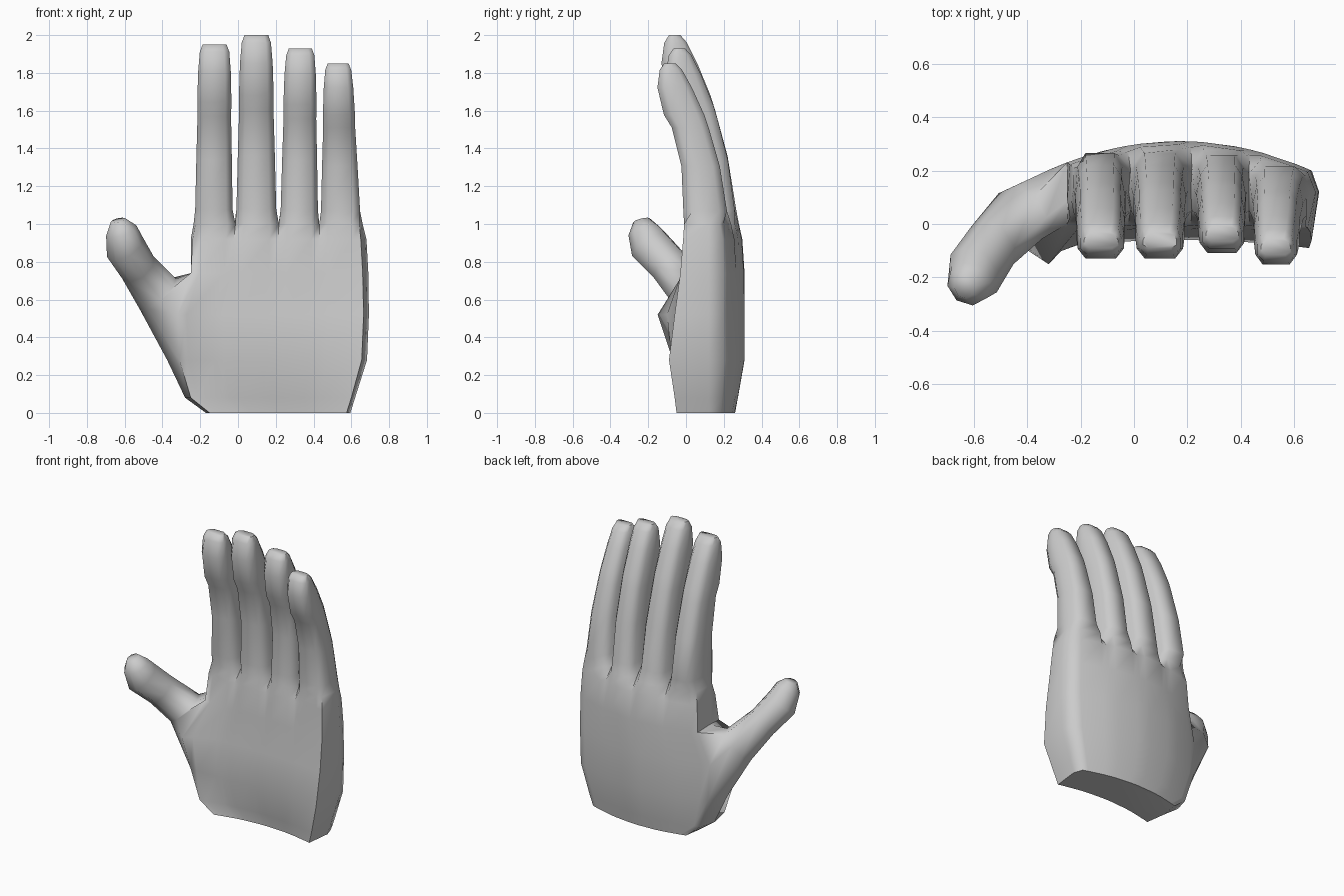
import bpy, bmesh
from math import radians, cos, sin, pi
from mathutils import Vector

if "Cube" in bpy.data.objects:
    bpy.data.objects.remove(bpy.data.objects["Cube"])

bm = bmesh.new()


def V(x, y, z):
    return bm.verts.new((x, y, z))


def bridge(a, b, skip=()):
    n = len(a)
    for i in range(n):
        if i not in skip:
            bm.faces.new((a[i], a[(i + 1) % n], b[(i + 1) % n], b[i]))


# Palm columns: gaps between the fingers, plus two columns inside every finger
gaps = [-0.235, -0.02, 0.213, 0.43, 0.645]
cols = []
for l, r in zip(gaps, gaps[1:]):
    cols += [l, l + 0.2 * (r - l), l + 0.8 * (r - l)]
cols.append(gaps[-1])

# Palm rings: z, left, left mid, right, right mid, front y, back offset, hollow, thumb pad, web
palm_rings = [
    (0.00, -0.15, -0.17, 0.575, 0.595, -0.05, -0.05, 0.05, 0.00, 0),
    (0.08, -0.25, -0.28, 0.60, 0.62, -0.06, -0.035, 0.05, 0.00, 0),
    (0.28, -0.31, -0.375, 0.655, 0.683, -0.09, 0.00, 0.03, 0.02, 0),
    (0.52, -0.32, -0.32, 0.665, 0.693, -0.06, 0.00, 0.02, -0.09, 0),
    (0.74, -0.25, -0.245, 0.66, 0.69, -0.03, 0.00, 0.01, 0.03, 0),
    (0.92, -0.24, -0.25, 0.65, 0.68, -0.015, -0.012, 0, 0.04, 0.01),
    (1.00, -0.225, -0.235, 0.642, 0.66, -0.01, -0.03, 0, 0.05, 0.06),
]
palm = []
for z, xl, xlm, xr, xrm, yf, yb, hollow, pad, web in palm_rings:
    front, back = [], []
    for i, c in enumerate(cols):
        t = (c - cols[0]) / (cols[-1] - cols[0])
        x = xl + t * (xr - xl)
        inset = web if i in (3, 6, 9) else 0
        y = yf + hollow * (1 - (2 * t - 1) ** 2) + inset
        y += pad * {0: 1, 1: 0.5}.get(i, 0)
        front.append(V(x, y, z))
        back.append(V(x, 0.31 + yb - 0.45 * (x - 0.17) ** 2 - inset, z))
    palm.append((front, V(xrm, 0.12, z), back, V(xlm, 0.09, z)))

loops = [f + [mr] + b[::-1] + [ml] for f, mr, b, ml in palm]
for k, (a, b) in enumerate(zip(loops, loops[1:])):
    bridge(a, b, skip=(26, 27) if k in (2, 3) else ())
bm.faces.new(loops[0][::-1])

# Fingers: base and tip x range, top z, y shift towards the tip
fingers = [
    (-0.228, -0.028, -0.210, -0.038, 1.95, 0.00),
    (-0.010, 0.204, 0.012, 0.182, 2.00, 0.00),
    (0.224, 0.424, 0.248, 0.412, 1.93, 0.025),
    (0.438, 0.650, 0.455, 0.605, 1.85, -0.025),
]
# Finger profile: height fraction, front y, back y, width scale
profile = [
    (0.08, -0.012, 0.265, 1.00), (0.36, -0.015, 0.22, 0.99), (0.60, -0.06, 0.155, 0.97),
    (0.68, -0.10, 0.13, 1.00), (0.85, -0.13, 0.06, 0.98), (0.96, -0.115, 0.005, 0.90),
    (1.00, -0.09, -0.03, 0.74),
]
# Ten-sided finger section: x in half widths, y from front to back
section = [(-1, 0.2), (-0.65, 0), (0.65, 0), (1, 0.2), (1, 0.5),
           (0.85, 0.82), (0.55, 1), (-0.55, 1), (-0.85, 0.82), (-1, 0.5)]
front, right_mid, back, left_mid = palm[-1]
web_mids = [left_mid] + [V(g, 0.12, 0.99) for g in gaps[1:4]] + [right_mid]
for i, (l0, r0, l1, r1, top, dy) in enumerate(fingers):
    k = 3 * i
    ring = front[k:k + 4] + [web_mids[i + 1]] + back[k:k + 4][::-1] + [web_mids[i]]
    arch = (0.0, 0.0, -0.01, -0.05)[i]
    for t, yf, yb, ws in profile:
        l, r = l0 + t * (l1 - l0), r0 + t * (r1 - r0)
        c, w = (l + r) / 2, (r - l) / 2 * ws
        f, b = yf + t * dy, yb + t * dy + arch * (1 - t)
        new = [V(c + sx * w, f + sy * (b - f), 1 + t * (top - 1)) for sx, sy in section]
        bridge(ring, new)
        ring = new
    bm.faces.new(ring)

# Thumb: lofted out of the opening in the side of the palm
low, mid, high = palm[2], palm[3], palm[4]
ring = [low[0][0], low[3], low[2][0], mid[2][0], high[2][0], high[3], high[0][0], mid[0][0]]
bm.verts.remove(mid[3])
thumb = [
    ((-0.425, 0.03, 0.63), (-0.6, -0.3, 0.7), 0.125, 0.12),
    ((-0.53, -0.08, 0.77), (-0.5, -0.5, 0.65), 0.102, 0.11),
    ((-0.60, -0.185, 0.88), (-0.4, -0.45, 0.7), 0.108, 0.115),
    ((-0.618, -0.225, 0.965), (-0.25, -0.3, 0.8), 0.085, 0.085),
    ((-0.635, -0.235, 1.02), (-0.2, -0.2, 0.8), 0.04, 0.045),
]
for c, d, ru, rv in thumb:
    d = Vector(d).normalized()
    u = Vector((0.85, 0, 0.5))
    u = (u - d * u.dot(d)).normalized()
    v = d.cross(u)
    if v.y < 0:
        v = -v
    new = []
    for j in range(8):
        a = (j - 1) * pi / 4
        new.append(V(*(Vector(c) - u * ru * cos(a) + v * rv * sin(a))))
    bridge(ring, new)
    ring = new
bm.faces.new(ring)

bmesh.ops.recalc_face_normals(bm, faces=bm.faces[:])
mesh = bpy.data.meshes.new("hand")
bm.to_mesh(mesh)
bm.free()
hand = bpy.data.objects.new("hand", mesh)
bpy.context.collection.objects.link(hand)
bpy.context.view_layer.objects.active = hand
hand.select_set(True)
bpy.ops.object.shade_smooth_by_angle(angle=radians(60))
